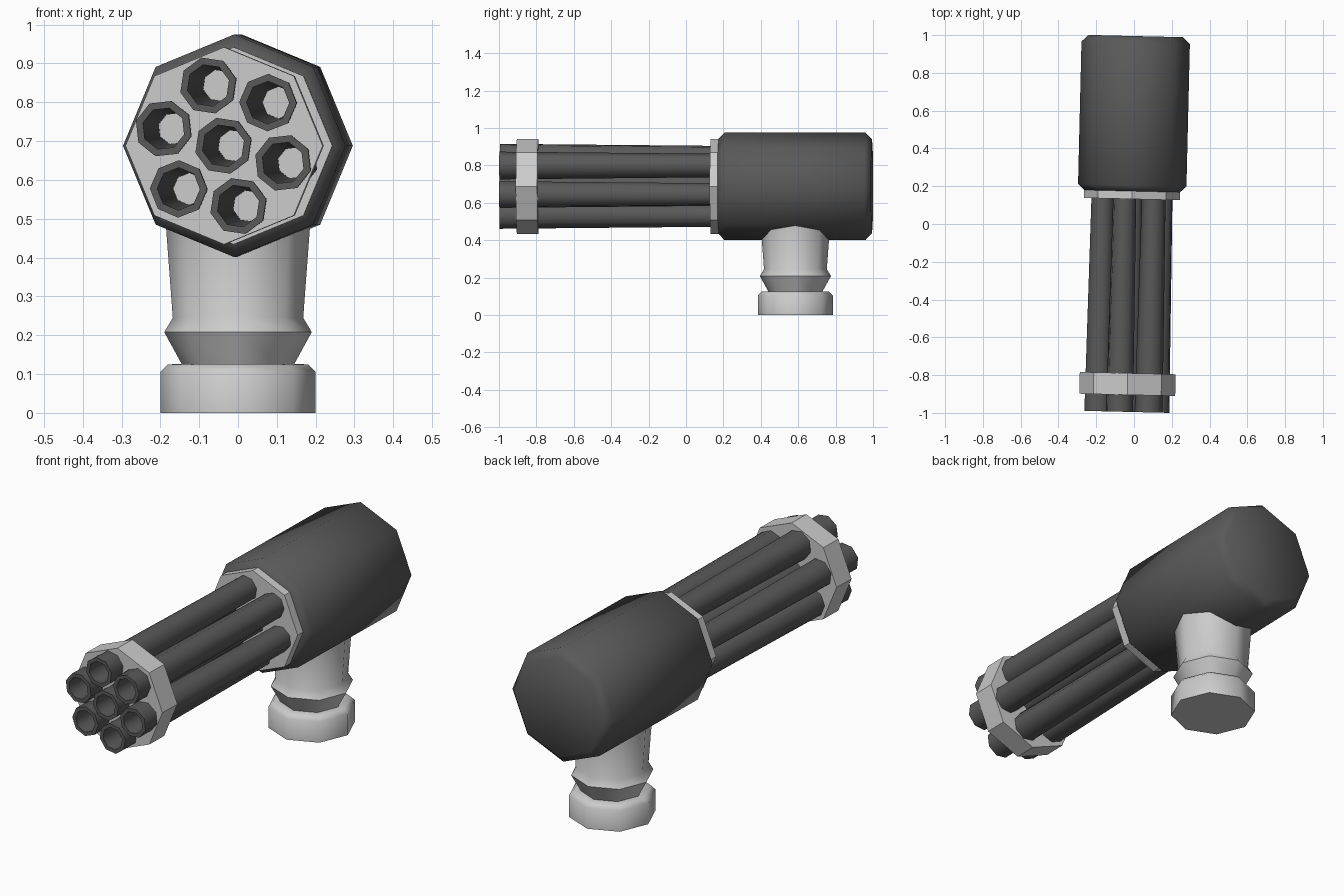
import bpy, bmesh, math
from mathutils import Matrix

if "Cube" in bpy.data.objects:
    bpy.data.objects.remove(bpy.data.objects["Cube"])

SIDES = 8
# the gun is swivelled slightly on its post
GUN = (Matrix.Translation((0, 0.59, 0.688)) @ Matrix.Rotation(-0.024, 4, 'Z')
       @ Matrix.Translation((0, -0.59, 0)))
POST = Matrix.Translation((0, 0.585, 0)) @ Matrix.Rotation(math.pi / 2, 4, 'X')

dark = bpy.data.materials.new("dark_metal")
dark.diffuse_color = (0.1, 0.1, 0.1, 1)
dark.use_nodes = True
dark.node_tree.nodes["Principled BSDF"].inputs["Base Color"].default_value = dark.diffuse_color


def lathe(name, profile, matrix, mat=None, capped=True, smooth=True, centres=((0, 0, 0),)):
    """Eight-sided turning about the y axis; profile is (radius, y).
    One copy per centre (x, z, start angle)."""
    bm = bmesh.new()
    for cx, cz, a0 in centres:
        rings = []
        for r, y in profile:
            rings.append([bm.verts.new((cx + r * math.cos(a0 + i * math.tau / SIDES), y,
                                        cz + r * math.sin(a0 + i * math.tau / SIDES)))
                          for i in range(SIDES)])
        for a, b in zip(rings, rings[1:]):
            for i in range(SIDES):
                j = (i + 1) % SIDES
                bm.faces.new((a[i], a[j], b[j], b[i]))
        if capped:
            bm.faces.new(rings[0])
            bm.faces.new(rings[-1])
        else:
            # open tube: close the hidden rear annulus
            for i in range(SIDES):
                j = (i + 1) % SIDES
                bm.faces.new((rings[-1][i], rings[-1][j], rings[0][j], rings[0][i]))
    bm.transform(matrix)
    bmesh.ops.recalc_face_normals(bm, faces=bm.faces)
    me = bpy.data.meshes.new(name)
    bm.to_mesh(me)
    bm.free()
    ob = bpy.data.objects.new(name, me)
    bpy.context.collection.objects.link(ob)
    if mat:
        me.materials.append(mat)
    if smooth:
        bpy.ops.object.select_all(action='DESELECT')
        ob.select_set(True)
        bpy.context.view_layer.objects.active = ob
        bpy.ops.object.shade_smooth_by_angle(angle=math.radians(50))
    return ob


# motor housing
lathe("housing", [(0.25, 0.17), (0.287, 0.205), (0.287, 0.96), (0.25, 0.995)], GUN, dark)

# collar plates at the rear and the muzzle end of the barrels
lathe("rear_plate", [(0.254, 0.132), (0.254, 0.18)], GUN, smooth=False)
front_plate = lathe("front_plate", [(0.254, -0.905), (0.254, -0.79)], GUN, smooth=False)

# seven hollow, slightly tapered barrels: one central, six around it
centres = [(0, 0, math.radians(14))]
for k in range(6):
    a = math.radians(44 + 60 * k)
    centres.append((0.16 * math.cos(a), 0.16 * math.sin(a), a))
lathe("barrels", [(0.063, 0.14), (0.074, -0.995), (0.055, -0.995), (0.041, 0.14)],
      GUN, dark, capped=False, centres=centres)

# holes in the front plate so the bores run clear
cutter = lathe("bore_cutter", [(0.062, -1.0), (0.062, -0.7)], GUN, smooth=False, centres=centres)
cutter.hide_render = True
cutter.hide_set(True)
cut = front_plate.modifiers.new("bores", 'BOOLEAN')
cut.operation = 'DIFFERENCE'
cut.solver = 'EXACT'
cut.object = cutter

# post with bulged neck and wide foot
lathe("post", [(0.2, 0), (0.2, 0.105), (0.18, 0.125), (0.145, 0.126), (0.19, 0.208),
               (0.168, 0.245), (0.187, 0.5)], POST)
